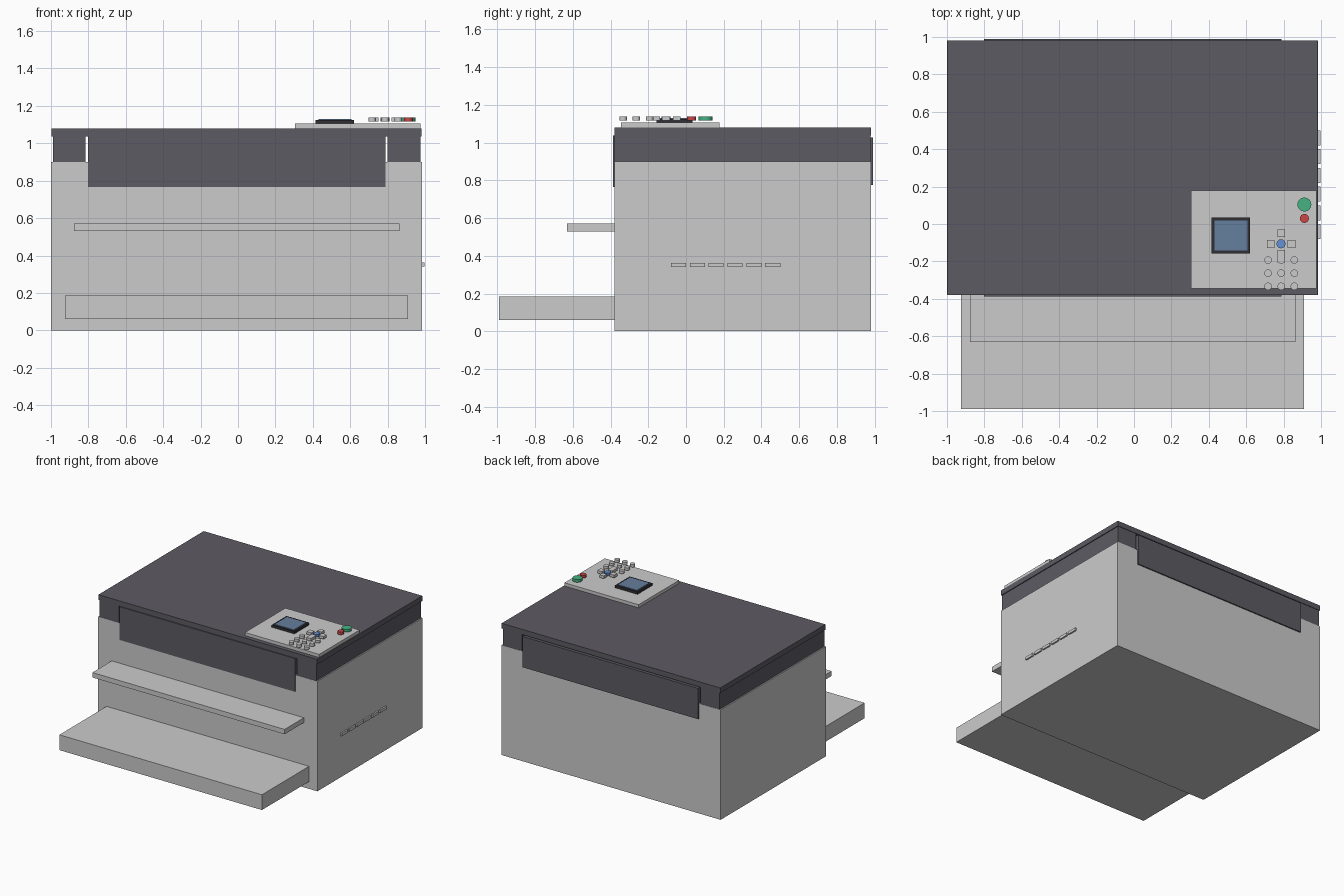
import bpy, bmesh

if "Cube" in bpy.data.objects:
    bpy.data.objects.remove(bpy.data.objects["Cube"])

def material(name, rgb):
    m = bpy.data.materials.new(name)
    m.diffuse_color = (*rgb, 1)
    m.use_nodes = True
    m.node_tree.nodes["Principled BSDF"].inputs["Base Color"].default_value = m.diffuse_color
    return m

DARK = material("charcoal", (0.11, 0.105, 0.125))
BLACK = material("bezel_black", (0.03, 0.03, 0.035))
SCREEN = material("screen_blue", (0.13, 0.21, 0.34))
GREEN = material("green", (0.06, 0.45, 0.22))
RED = material("red", (0.6, 0.06, 0.06))
BLUE = material("blue", (0.13, 0.28, 0.65))

def finish(name, bm, mat):
    me = bpy.data.meshes.new(name)
    bm.to_mesh(me)
    bm.free()
    ob = bpy.data.objects.new(name, me)
    bpy.context.collection.objects.link(ob)
    if mat:
        me.materials.append(mat)
    return ob

def box(name, x, y, z, mat=None):
    """Box from (min, max) ranges on each axis."""
    bm = bmesh.new()
    bmesh.ops.create_cube(bm, size=1)
    for v in bm.verts:
        v.co = [(a + b) / 2 + c * (b - a) for (a, b), c in zip((x, y, z), v.co)]
    return finish(name, bm, mat)

def button(name, x, y, r, z, mat=None, sides=16):
    """Short upright cylinder with a z range."""
    bm = bmesh.new()
    bmesh.ops.create_cone(bm, cap_ends=True, segments=sides, radius1=r, radius2=r, depth=z[1] - z[0])
    bmesh.ops.translate(bm, verts=bm.verts, vec=(x, y, sum(z) / 2))
    ob = finish(name, bm, mat)
    bpy.context.view_layer.objects.active = ob
    ob.select_set(True)
    bpy.ops.object.shade_smooth_by_angle()
    ob.select_set(False)
    return ob

# Main housing
box("body", (-1, 0.985), (-0.38, 0.98), (0, 0.9))

# Scanner side blocks, separated from the central block by narrow gaps
box("scanner_side_left", (-0.99, -0.815), (-0.378, 0.978), (0.9, 1.04), DARK)
box("scanner_side_right", (0.80, 0.975), (-0.378, 0.978), (0.9, 1.04), DARK)
box("scanner_front_panel", (-0.803, 0.788), (-0.388, 0.4), (0.765, 1.037), DARK)
box("scanner_back_panel", (-0.803, 0.788), (0.4, 0.99), (0.775, 1.027), DARK)
box("lid", (-0.998, 0.982), (-0.38, 0.982), (1.037, 1.08), DARK)

# Paper trays
box("lower_tray", (-0.925, 0.91), (-0.99, -0.36), (0.06, 0.185))
box("upper_tray", (-0.878, 0.863), (-0.63, -0.36), (0.53, 0.57))

# Side vents
for i in range(6):
    y = -0.08 + 0.1 * i
    box(f"side_vent_{i + 1}", (0.97, 0.997), (y, y + 0.08), (0.34, 0.363))

# Control panel and screen
box("control_panel", (0.305, 0.977), (-0.345, 0.178), (1.08, 1.106))
box("screen_bezel", (0.415, 0.62), (-0.157, 0.035), (1.106, 1.125), BLACK)
box("screen", (0.43, 0.606), (-0.143, 0.02), (1.12, 1.13), SCREEN)

# Start and stop buttons
Z = (1.116, 1.138)
button("start_button", 0.911, 0.104, 0.037, Z, GREEN, 32)
button("stop_button", 0.911, 0.03, 0.024, Z, RED, 24)

# Direction pad
button("select_button", 0.786, -0.106, 0.024, Z, BLUE, 24)
for name, x, y, w, h in (("up", 0.786, -0.05, 0.04, 0.04), ("left", 0.731, -0.106, 0.042, 0.042),
                         ("right", 0.842, -0.106, 0.042, 0.042), ("down", 0.786, -0.172, 0.04, 0.066)):
    box(f"{name}_button", (x - w / 2, x + w / 2), (y - h / 2, y + h / 2), Z)

# Number keys
for r in range(3):
    for c in range(3):
        button(f"number_key_{r * 3 + c + 1}", 0.717 + 0.07 * c, -0.193 - 0.07 * r, 0.02, Z)
